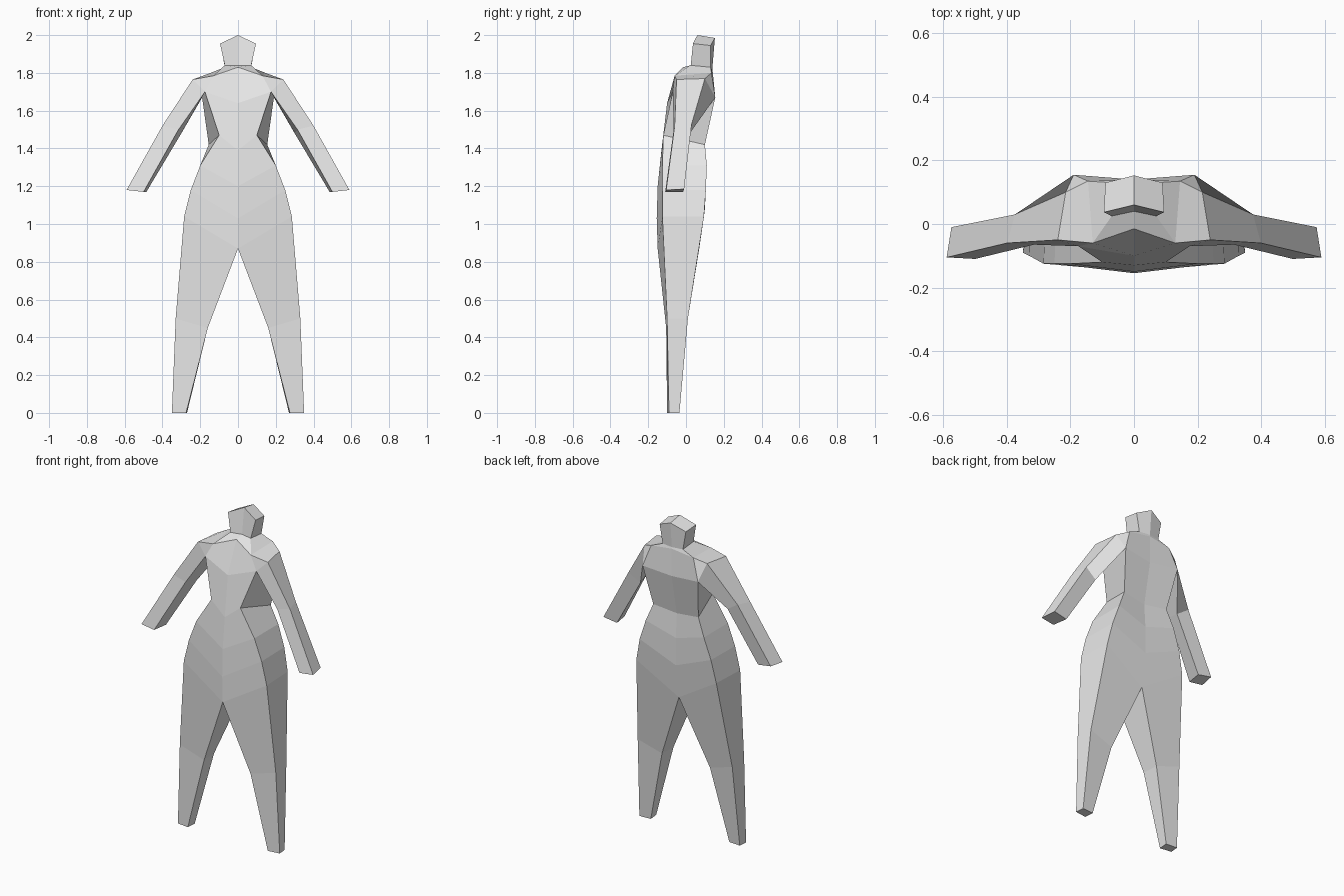
import bpy
import bmesh
from mathutils import Vector

CENTIMETRE = 0.01

default_cube = bpy.data.objects.get("Cube")
if default_cube:
    bpy.data.objects.remove(default_cube, do_unlink=True)


def make_material(name, grey):
    material = bpy.data.materials.new(name)
    material.use_nodes = True
    colour = (grey, grey, grey, 1)
    material.diffuse_color = colour
    material.node_tree.nodes["Principled BSDF"].inputs["Base Color"].default_value = colour
    return material


light_grey = make_material("light grey", 0.8)


def mirrored_loft(name, rings, closed=False, cap_top=False, cap_bottom=False):
    """Skin four-point rings from top to bottom, then mirror across the centre."""
    mesh = bpy.data.meshes.new(name)
    bm = bmesh.new()
    levels = [[bm.verts.new(Vector(point) * CENTIMETRE) for point in ring] for ring in rings]
    sides = range(len(levels[0]) if closed else len(levels[0]) - 1)
    for upper, lower in zip(levels, levels[1:]):
        for side in sides:
            following = (side + 1) % len(upper)
            bm.faces.new((lower[side], lower[following], upper[following], upper[side]))
    if cap_top:
        bm.faces.new(levels[0])
    if cap_bottom:
        bm.faces.new(reversed(levels[-1]))
    bm.to_mesh(mesh)
    bm.free()
    mesh.materials.append(light_grey)
    part = bpy.data.objects.new(name, mesh)
    bpy.context.collection.objects.link(part)
    mirror = part.modifiers.new("mirror", "MIRROR")
    mirror.use_axis[0] = True
    mirror.use_clip = True
    mirror.merge_threshold = CENTIMETRE / 10
    return part


# Rings run front centre, front side, back side, back centre
crown = [(0, 6, 200), (9.5, 3.7, 195.5), (9, 13, 194.5), (0, 15.3, 198.5)]
neck = [(0, 4, 184), (7, 2.5, 184), (7, 13, 183), (0, 14, 183)]
collar = [(0, -1.5, 183), (13, -6, 178.5), (14.5, 13.5, 180), (0, 14, 182)]
chest = [(0, -10, 164), (17.5, -7, 170), (19, 15.5, 167), (0, 14, 165)]
waist = [(0, -13, 139), (10, -12, 147), (15.5, 10, 142), (0, 9, 140)]
upper_hip = [(0, -15, 120), (20, -12.5, 131), (20, 11, 131), (0, 10, 125)]
lower_hip = [(0, -15.5, 103), (25, -12.5, 118), (24.5, 10.5, 118), (0, 10, 108)]
thigh = [(0, -15, 87), (28.5, -12.5, 104), (27.5, 9.5, 104), (0, 7, 87)]
knee = [(16, -10.5, 45), (33, -10, 50), (32.5, 1, 50), (16.5, 0, 45)]
ankle = [(27.5, -10, 0), (35, -9, 0), (34.5, -3.5, 0), (27, -4, 0)]

# Head and trunk
mirrored_loft("head", [crown, neck], cap_top=True)
mirrored_loft("shoulders", [neck, collar])
mirrored_loft("torso", [collar, chest, waist])
mirrored_loft("hips", [waist, upper_hip, lower_hip, thigh])

# Legs
mirrored_loft("legs", [thigh, knee, ankle], closed=True, cap_bottom=True)

# Arms: rings run outer front, outer back, inner back, inner front
armpit = [chest[2], chest[1]]
arm_root = [collar[1], collar[2]] + armpit
shoulder = [(24, -5, 176.5), (21.5, 10, 177)] + armpit
elbow = [(40, -6, 152), (37.5, 3, 153), (30, 2, 148), (31.5, -6.5, 150)]
wrist = [(59, -10.5, 118), (57.5, -1, 118.5), (48.5, -1.5, 117), (50, -11, 117)]
mirrored_loft("shoulder_caps", [arm_root, shoulder])
mirrored_loft("shoulder_fronts", [arm_root[3:] + arm_root[:1], [shoulder[3], shoulder[0]]])
mirrored_loft("arms", [shoulder, elbow, wrist], closed=True, cap_bottom=True)
